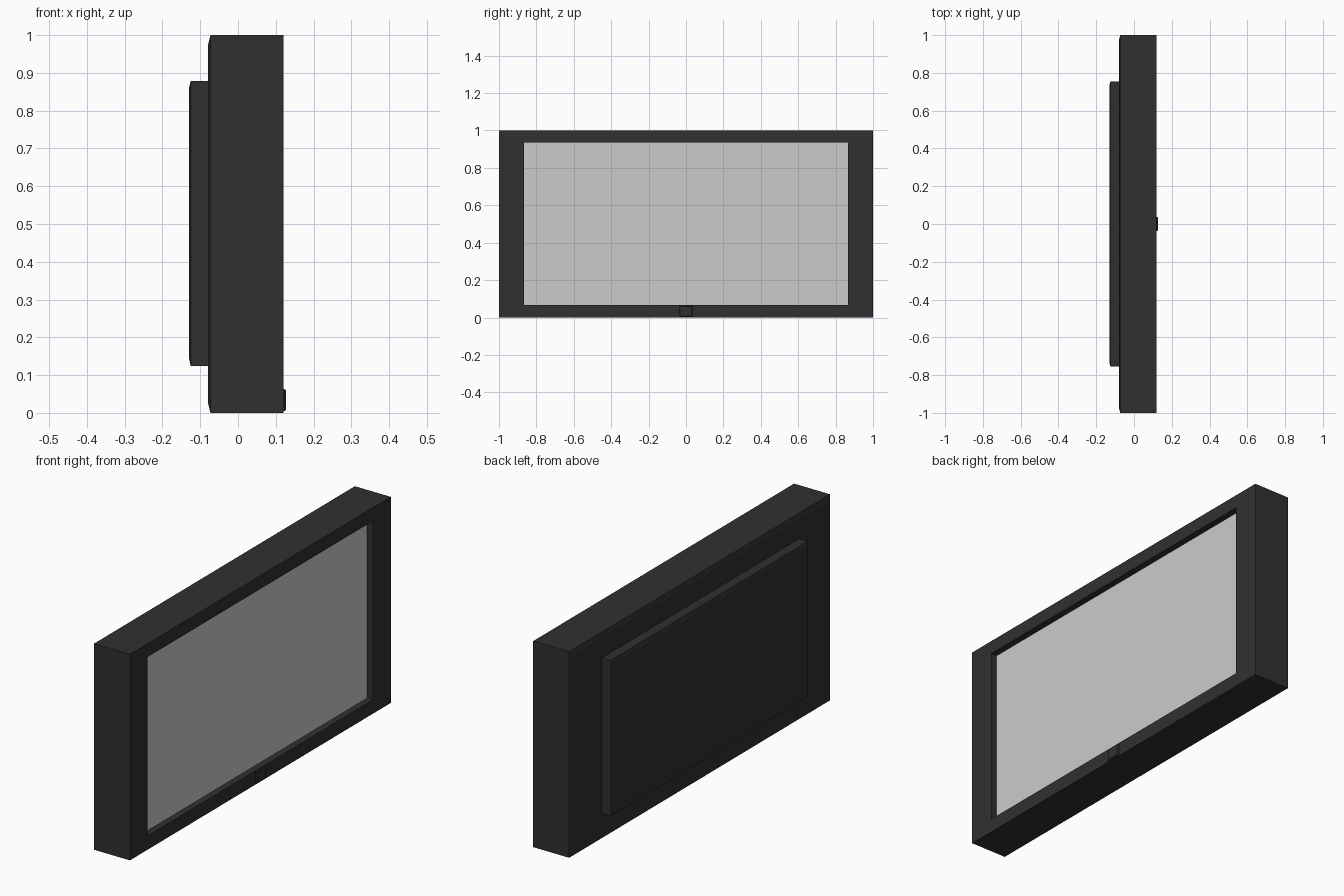
import bpy, bmesh

if "Cube" in bpy.data.objects:
    bpy.data.objects.remove(bpy.data.objects["Cube"])

dark = bpy.data.materials.new("dark_plastic")
dark.diffuse_color = (0.03, 0.03, 0.03, 1)
dark.use_nodes = True
dark.node_tree.nodes["Principled BSDF"].inputs["Base Color"].default_value = dark.diffuse_color


def loft(name, loops, mat=None, cap_start=True, cap_end=True):
    """Skin rectangles (x, half width in y, z low, z high) from back to front."""
    bm = bmesh.new()
    rings = [[bm.verts.new((x, y, z)) for y, z in
              ((-w, lo), (w, lo), (w, hi), (-w, hi))] for x, w, lo, hi in loops]
    for a, b in zip(rings, rings[1:]):
        for i in range(4):
            j = (i + 1) % 4
            bm.faces.new((a[i], a[j], b[j], b[i]))
    if cap_start:
        bm.faces.new(rings[0][::-1])
    if cap_end:
        bm.faces.new(rings[-1])
    me = bpy.data.meshes.new(name)
    bm.to_mesh(me)
    bm.free()
    ob = bpy.data.objects.new(name, me)
    bpy.context.collection.objects.link(ob)
    if mat:
        me.materials.append(mat)
    return ob


# Casing: softened back edge, front bezel and recessed opening
loft("casing", [(-0.079, 0.975, 0.025, 0.975),
                (-0.073, 1.0, 0.0, 1.0),
                (0.12, 1.0, 0.0, 1.0),
                (0.12, 0.865, 0.067, 0.935),
                (0.088, 0.865, 0.067, 0.935)], dark, cap_end=False)

# Raised rear housing with the same softened edge
loft("rear_housing", [(-0.13, 0.735, 0.145, 0.858),
                      (-0.125, 0.755, 0.124, 0.879),
                      (-0.075, 0.755, 0.124, 0.879)], dark, cap_end=False)

# Screen set back inside the bezel
loft("screen", [(0.088, 0.865, 0.067, 0.935)], cap_start=False)

# Small button below the screen
loft("button", [(0.118, 0.036, 0.005, 0.063),
                (0.123, 0.036, 0.005, 0.063),
                (0.127, 0.033, 0.008, 0.060)], dark, cap_start=False)
